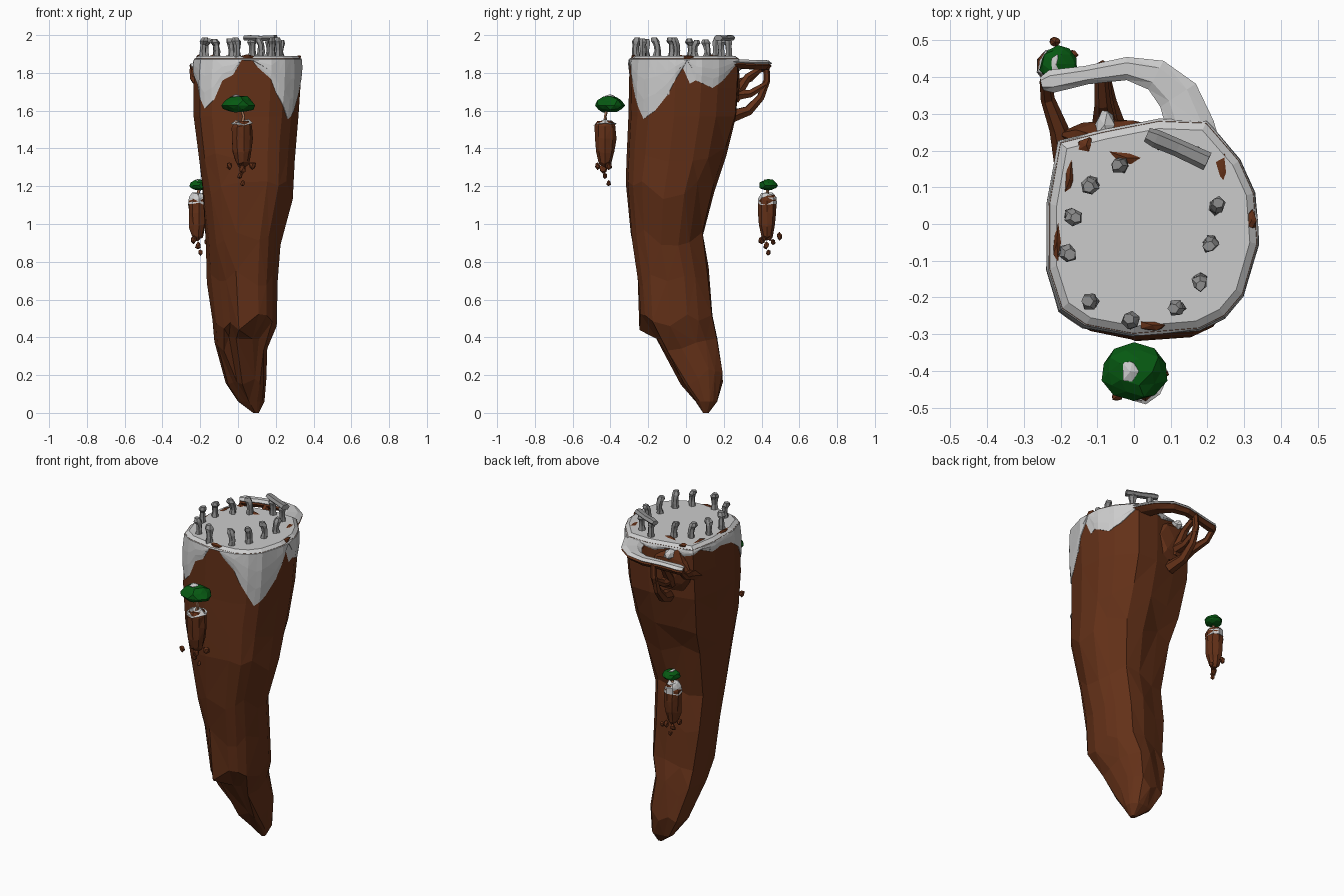
import bpy, bmesh, math, random
from mathutils import Vector

if "Cube" in bpy.data.objects:
    bpy.data.objects.remove(bpy.data.objects["Cube"])

random.seed(4)

def mat(name, c):
    m = bpy.data.materials.new(name)
    m.diffuse_color = (*c, 1)
    m.use_nodes = True
    m.node_tree.nodes["Principled BSDF"].inputs["Base Color"].default_value = m.diffuse_color
    return m

BROWN = mat("earth", (0.125, 0.03, 0.009))
SNOW = mat("snow", (0.8, 0.8, 0.8))
STONE = mat("stone", (0.27, 0.27, 0.27))
GREEN = mat("leaves", (0.002, 0.1, 0.006))
BARK = mat("bark", (0.42, 0.2, 0.11))

def finish(name, bm, material):
    bmesh.ops.recalc_face_normals(bm, faces=bm.faces)
    me = bpy.data.meshes.new(name)
    bm.to_mesh(me)
    bm.free()
    me.materials.append(material)
    ob = bpy.data.objects.new(name, me)
    bpy.context.collection.objects.link(ob)
    return ob

def loft(name, rings, material):
    """Skin a list of equal-length closed rings, with capped ends."""
    bm = bmesh.new()
    vs = [[bm.verts.new(p) for p in r] for r in rings]
    n = len(vs[0])
    for a, b in zip(vs, vs[1:]):
        for i in range(n):
            j = (i + 1) % n
            bm.faces.new((a[i], a[j], b[j], b[i]))
    bm.faces.new(vs[0])
    bm.faces.new(vs[-1])
    bmesh.ops.triangulate(bm, faces=bm.faces)
    return finish(name, bm, material)

def sweep(name, path, sizes, material, n=6):
    """Tube along a path; sizes are (half width, half height) per point."""
    pts = [Vector(p) for p in path]
    rings = []
    for i, p in enumerate(pts):
        t = (pts[min(i + 1, len(pts) - 1)] - pts[max(i - 1, 0)]).normalized()
        up = Vector((0, 0, 1)) if abs(t.z) < 0.9 else Vector((1, 0, 0))
        side = t.cross(up).normalized()
        up = side.cross(t)
        w, h = sizes[i]
        rings.append([p + side * w * math.cos(k * math.tau / n) + up * h * math.sin(k * math.tau / n)
                      for k in range(n)])
    return loft(name, rings, material)

def blob(name, c, s, material, jit=0.15, sub=1, flat=None):
    """Jittered icosphere; 'flat' squashes the lower half."""
    bm = bmesh.new()
    bmesh.ops.create_icosphere(bm, subdivisions=sub, radius=1)
    for v in bm.verts:
        v.co *= 1 + random.uniform(-jit, jit)
        if flat and v.co.z < 0:
            v.co.z *= flat
        v.co = Vector(c) + Vector([v.co[i] * s[i] for i in range(3)])
    return finish(name, bm, material)

# Plan outline of the rock and its extents by height (z, x0, x1, y0, y1)
OUT = [(-.13, -.285), (0, -.31), (.18, -.295), (.25, -.26), (.3, -.2), (.34, -.06), (.33, .08),
       (.29, .17), (.2, .275), (.07, .28), (-.08, .25), (-.2, .22), (-.23, .05), (-.23, -.13), (-.195, -.24)]
LEVELS = [(0, .08, .11, .09, .12), (.06, .0, .14, .05, .165), (.19, -.065, .15, -.03, .195),
          (.36, -.125, .155, -.16, .165), (.48, -.135, .205, -.25, .14), (.72, -.165, .21, -.26, .12),
          (.93, -.17, .225, -.295, .09), (1.18, -.19, .29, -.32, .15), (1.38, -.21, .30, -.315, .215),
          (1.57, -.235, .32, -.305, .265), (1.72, -.235, .33, -.302, .275), (1.875, -.23, .335, -.298, .28)]

def box_at(z):
    for a, b in zip(LEVELS, LEVELS[1:]):
        if z <= b[0]:
            f = (z - a[0]) / (b[0] - a[0])
            return [a[i] + (b[i] - a[i]) * f for i in range(1, 5)]
    return LEVELS[-1][1:]

def place(p, z, grow=1.0):
    x0, x1, y0, y1 = box_at(z)
    u, v = ((p[0] + .23) / .57 - .5) * grow + .5, ((p[1] + .31) / .59 - .5) * grow + .5
    # the front left corner is cut away lower down
    cut = max(0, .42 - u - v) / 2 * min(1, max(0, (1.4 - z) / .7))
    return Vector((x0 + (u + cut) * (x1 - x0), y0 + (v + cut) * (y1 - y0), z))

# Main rock
rings = []
for lv in LEVELS:
    r = [place(p, lv[0]) for p in OUT]
    if .1 < lv[0] < 1.5:
        for p in r:
            p.z += random.uniform(-.05, .05)
    rings.append(r)
loft("floating_rock", rings, BROWN)

# Snow cap with drips: (angle, lowest height) around the rim
DRIP = [(-180, 1.83), (-160, 1.81), (-142, 1.74), (-130, 1.61), (-120, 1.66), (-113, 1.76), (-103, 1.79),
        (-95, 1.868), (-84, 1.865), (-66, 1.78), (-58, 1.68), (-44, 1.555), (-32, 1.60), (-20, 1.68),
        (-10, 1.78), (0, 1.865), (10, 1.76), (29, 1.72), (42, 1.76), (58, 1.84), (75, 1.86), (95, 1.84),
        (115, 1.865), (130, 1.83), (148, 1.86), (165, 1.82), (180, 1.83)]
MID = Vector((.05, 0))

def rim(deg):
    d = Vector((math.cos(math.radians(deg)), math.sin(math.radians(deg))))
    for i, p in enumerate(OUT):
        a, b = Vector(p) - MID, Vector(OUT[(i + 1) % len(OUT)]) - MID
        e = b - a
        den = d.cross(e)
        if abs(den) > 1e-9:
            t, s = a.cross(e) / den, a.cross(d) / den
            if t > 0 and -1e-6 <= s <= 1 + 1e-6:
                return MID + d * t

def drip(deg):
    for (a, za), (b, zb) in zip(DRIP, DRIP[1:]):
        if deg <= b:
            return za + (zb - za) * (deg - a) / (b - a)

# the rock's corners are included so the snow never cuts through them
corners = [math.degrees(math.atan2(y - MID.y, x - MID.x)) for x, y in OUT]
angles = sorted([a for a, z in DRIP[:-1] if min(abs(a - c) for c in corners) > 1.5] + corners)
edge = [(rim(a), drip(a)) for a in angles]
loft("snow_cap", [
    [place(p, z, 1.012) for p, z in edge],
    [place(p, z + (1.87 - z) * .33, 1.025) for p, z in edge],
    [place(p, z + (1.87 - z) * .67, 1.025) for p, z in edge],
    [place(p, 1.872, 1.01) for p, z in edge],
    [place(p, 1.872, .93) + Vector((0, 0, .018)) for p, z in edge]], SNOW)

# Bare earth patches on the plateau
for x, y, sx, sy in ((-.02, .18, .05, .025), (.24, .14, .022, .05), (-.175, .12, .014, .05),
                     (.05, -.275, .035, .014), (-.21, -.05, .01, .05), (.32, .01, .012, .03), (-.13, .215, .025, .02)):
    blob("bare_patch", (x, y, 1.882), (sx, sy, .014), BROWN, .3)

# Natural arch at the back, with snow on top
ARCH = [(.19, .15, 1.845), (.155, .26, 1.845), (.12, .35, 1.84), (.06, .405, 1.84), (-.02, .423, 1.837),
        (-.13, .405, 1.832), (-.225, .388, 1.825), (-.25, .382, 1.82)]
WIDE = [.06, .062, .055, .042, .03, .024, .03, .018]
sweep("arch_earth", ARCH, [(w, .024) for w in WIDE], BROWN)
sweep("arch_snow", [(x, y, z + .014) for x, y, z in ARCH], [(w * 1.05, .016) for w in WIDE], SNOW)

# Root-like struts under the arch
STRUTS = [[(-.08, .425, 1.84), (-.085, .428, 1.76), (-.085, .395, 1.67), (-.075, .33, 1.6), (-.05, .24, 1.57)],
          [(-.085, .425, 1.74), (-.08, .34, 1.69), (-.07, .23, 1.68)],
          [(-.09, .41, 1.83), (-.085, .33, 1.78), (-.08, .25, 1.66)],
          [(-.24, .39, 1.82), (-.235, .34, 1.77), (-.205, .26, 1.74), (-.18, .16, 1.70)]]
for s in STRUTS:
    k = len(s) - 1
    sweep("arch_strut", s, [(.017 + .02 * (i / k) ** 2,) * 2 for i in range(k + 1)], BROWN)
blob("root_mass", (-.05, .225, 1.74), (.15, .06, .14), BROWN, .15, 2)
blob("snow_drift", (-.08, .27, 1.84), (.03, .05, .03), SNOW, .3)

# Ring of standing stones, knobbly and bent at the head
def stone(x, y, h=.095, r=.019, lean=.014):
    a = random.uniform(0, math.tau)
    out = Vector((math.cos(a), math.sin(a), 0)) * lean
    prof = [(0, 1.05, 0), (.35, .8, -.2), (.65, .85, 0), (.82, 1.1, .5), (1, .7, .9)]
    rings = [[Vector((x, y, 1.88 + f * h)) + out * o + Vector((math.cos(a + k * math.tau / 6),
              math.sin(a + k * math.tau / 6), 0)) * r * w * random.uniform(.8, 1.2)
              for k in range(6)] for f, w, o in prof]
    loft("standing_stone", rings, STONE)

for x, y in ((-.035, .16), (-.115, .11), (-.17, .025), (-.185, -.075), (-.115, -.21), (-.005, -.265),
             (.12, -.23), (.18, -.155), (.21, -.05), (.225, .045)):
    stone(x, y, random.uniform(.09, .108), .021)
stone(.075, .225, .1, .022, 0)
stone(.165, .185, .1, .022, 0)
sweep("lintel_stone", [(.035, .243, 1.985), (.06, .232, 1.985), (.12, .207, 1.983), (.2, .17, 1.985)],
      [(.02, .014), (.025, .017), (.024, .015), (.026, .017)], STONE, 6)

# Small floating islands with a tree and loose rocks
def island(c, top, r, snow, leaf, leaf_c, pebbles):
    cx, cy = c
    prof = [(-.235, .3), (-.215, .62), (-.16, .9), (-.09, 1.0), (-.025, 1.0), (0, .75)]
    def ring(z, w, n=9):
        return [(cx + math.cos(k * math.tau / n) * w * r * random.uniform(.92, 1.1),
                 cy + math.sin(k * math.tau / n) * w * r * random.uniform(.92, 1.1),
                 top + z + random.uniform(-.008, .008)) for k in range(n)]
    loft("island_rock", [ring(z, w) for z, w in prof], BROWN)
    loft("island_snow", [ring(-snow, 1.06), ring(-.01, .95), ring(.008, .65)], SNOW)
    lx, ly, lz = leaf_c
    sweep("tree_trunk", [(cx, cy, top - .01), (cx + .008, cy, top + .03), ((cx + lx) / 2, (cy + ly) / 2, lz)],
          [(.012, .012), (.008, .008), (.008, .008)], BARK, 5)
    blob("tree_crown", leaf_c, leaf, GREEN, .12, 2, .75)
    blob("crown_snow", (lx - leaf[0] * .12, ly, lz + leaf[2] * .82), (leaf[0] * .25, leaf[1] * .5, leaf[2] * .22),
         SNOW, .3)
    for x, y, z, s in pebbles:
        blob("loose_rock", (x, y, z), (s, s, s * 1.3), BROWN, .25)

island((.022, -.428), 1.54, .056, .012, (.088, .073, .054), (0, -.402, 1.628),
       [(-.045, -.468, 1.31, .016), (.075, -.41, 1.31, .019), (.025, -.44, 1.29, .02),
        (.01, -.43, 1.255, .014), (.025, -.41, 1.215, .012)])
island((-.215, .43), 1.15, .049, .045, (.05, .05, .034), (-.207, .435, 1.203),
       [(-.235, .40, .915, .017), (-.165, .46, .905, .014), (-.215, .495, .935, .016),
        (-.21, .425, .885, .016), (-.2, .435, .85, .012)])
